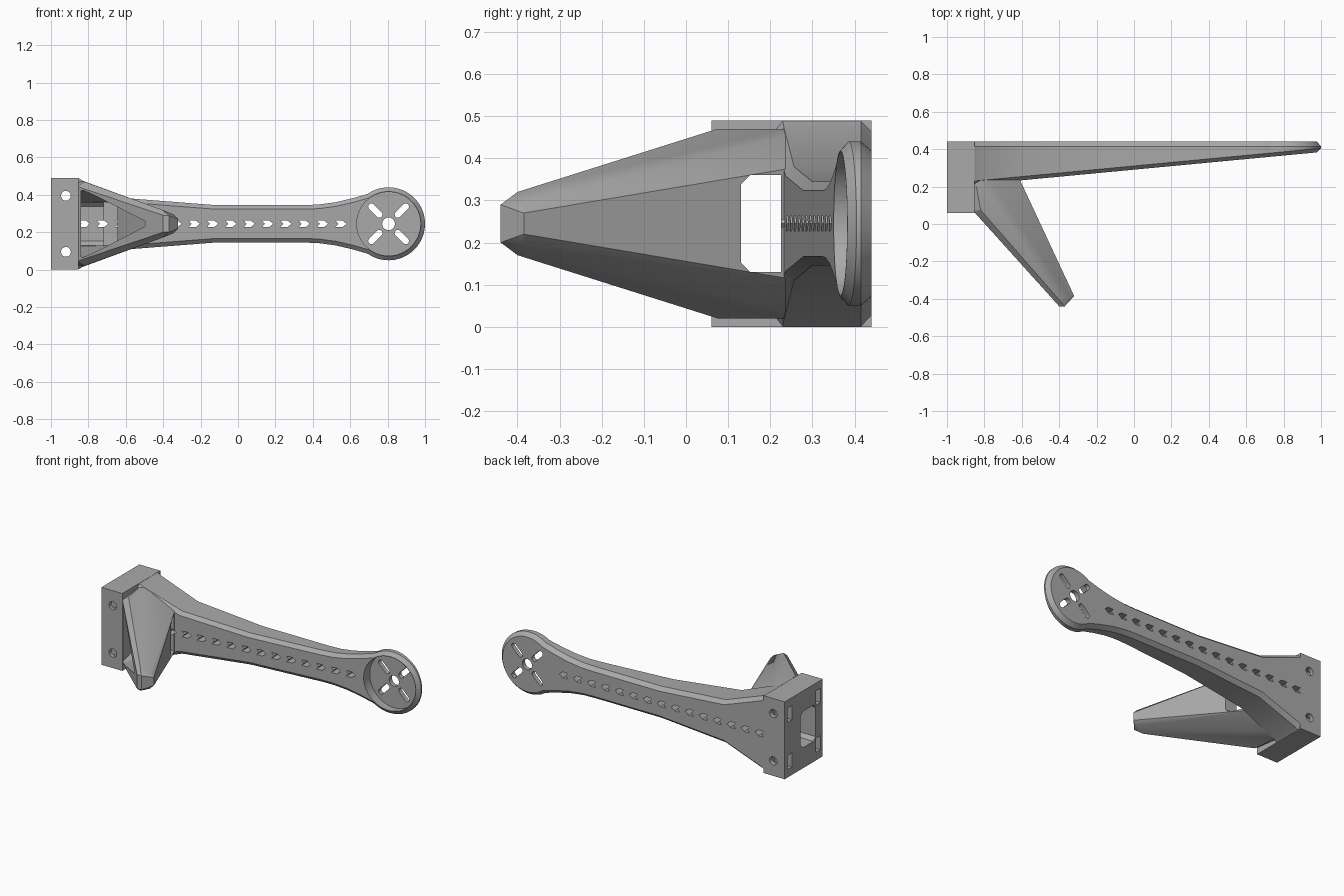
import bpy, bmesh
from math import sin, cos, pi, radians
from mathutils import Vector, Matrix

if "Cube" in bpy.data.objects:
    bpy.data.objects.remove(bpy.data.objects["Cube"])

MID = 0.245          # height of the symmetry plane
HUB_X, HUB_R = 0.805, 0.195

grey = bpy.data.materials.new("plain grey")
grey.use_nodes = True
grey.diffuse_color = (0.4, 0.4, 0.4, 1)
grey.node_tree.nodes["Principled BSDF"].inputs["Base Color"].default_value = (0.4, 0.4, 0.4, 1)


def finish(name, bm):
    bmesh.ops.recalc_face_normals(bm, faces=bm.faces)
    mesh = bpy.data.meshes.new(name)
    bm.to_mesh(mesh)
    bm.free()
    mesh.materials.append(grey)
    ob = bpy.data.objects.new(name, mesh)
    bpy.context.collection.objects.link(ob)
    return ob


def loft(name, rings):
    """Skin matching closed rings and cap both ends."""
    bm = bmesh.new()
    rows = [[bm.verts.new(p) for p in ring] for ring in rings]
    n = len(rows[0])
    for a, b in zip(rows, rows[1:]):
        for i in range(n):
            j = (i + 1) % n
            bm.faces.new((a[i], a[j], b[j], b[i]))
    bm.faces.new(rows[0])
    bm.faces.new(rows[-1])
    return finish(name, bm)


def prism_y(name, outline, y0, y1):
    return loft(name, [[(x, y, z) for x, z in outline] for y in (y0, y1)])


def prism_x(name, outline, x0, x1):
    return loft(name, [[(x, y, z) for y, z in outline] for x in (x0, x1)])


def hull(name, points):
    """Convex solid from (x, y, half height) mirrored about the middle."""
    bm = bmesh.new()
    for x, y, h in points:
        for s in (-1, 1):
            bm.verts.new((x, y, MID + s * h))
    res = bmesh.ops.convex_hull(bm, input=bm.verts)
    spare = {v for v in res["geom_interior"] + res["geom_unused"]
             if isinstance(v, bmesh.types.BMVert)}
    bmesh.ops.delete(bm, geom=list(spare), context="VERTS")
    bmesh.ops.dissolve_limit(bm, angle_limit=radians(1), verts=bm.verts, edges=bm.edges)
    return finish(name, bm)


def circle(cx, cz, r, n=32):
    return [(cx + r * cos(2 * pi * i / n), cz + r * sin(2 * pi * i / n)) for i in range(n)]


def rect(a0, a1, b0, b1, c=0.0):
    """Rectangle with optional corner chamfers."""
    if not c:
        return [(a0, b0), (a1, b0), (a1, b1), (a0, b1)]
    return [(a0 + c, b0), (a1 - c, b0), (a1, b0 + c), (a1, b1 - c),
            (a1 - c, b1), (a0 + c, b1), (a0, b1 - c), (a0, b0 + c)]


def inset(outline, d):
    """Move a clockwise outline inwards by d."""
    out = []
    for i, p in enumerate(outline):
        p, a, b = Vector(p), Vector(outline[i - 1]), Vector(outline[(i + 1) % len(outline)])
        u, v = (p - a).normalized(), (b - p).normalized()
        n1, n2 = Vector((u.y, -u.x)), Vector((v.y, -v.x))
        out.append(tuple(p + (n1 + n2) * d / (1 + n1.dot(n2))))
    return out


def combine(target, tool, how):
    mod = target.modifiers.new(how, "BOOLEAN")
    mod.operation, mod.solver, mod.object = how, "EXACT", tool
    tool.hide_render = True
    bpy.context.view_layer.objects.active = target
    bpy.ops.object.modifier_apply(modifier=mod.name)
    bpy.data.objects.remove(tool)


# Arm: waisted outline ending in a round hub, chamfered on back and front
half = [(-0.9, 0.245), (-0.855, 0.245), (-0.83, 0.23), (-0.57, 0.135), (-0.12, 0.1),
        (0.35, 0.1), (0.43, 0.103), (0.52, 0.115), (0.61, 0.136)]
half += [(HUB_X + HUB_R * cos(radians(a)), HUB_R * sin(radians(a))) for a in range(125, 0, -5)]
outline = [(x, MID + h) for x, h in half] + [(HUB_X + HUB_R, MID)]
outline += [(x, MID - h) for x, h in reversed(half)]
small = inset(outline, 0.022)


def front_y(x):
    return 0.23 + 0.0945 * (x + 0.64)


arm = loft("arm_with_leg", [
    [(x, 0.44, z) for x, z in small],
    [(x, 0.415, z) for x, z in outline],
    [(x, front_y(x) + 0.02, z) for x, z in outline],
    [(x, front_y(x), z) for x, z in small]])

# Mounting block
combine(arm, prism_y("mount_block", rect(-1, -0.853, 0, 0.49), 0.06, 0.44), "UNION")

# Landing leg, tapering to a blunt foot
leg = hull("landing_leg", [
    (-0.82, 0.075, 0.225), (-0.405, -0.40, 0.075),
    (-0.86, 0.07, 0.2), (-0.84, 0.055, 0.2), (-0.425, -0.41, 0.05),
    (-0.40, -0.44, 0.045), (-0.37, -0.44, 0.045),
    (-0.32, -0.385, 0.025), (-0.625, 0.22, 0.115),
    (-0.345, -0.39, 0.05), (-0.64, 0.22, 0.14),
    (-0.86, 0.3, 0.225), (-0.82, 0.3, 0.225), (-0.64, 0.3, 0.14)])
combine(arm, leg, "UNION")

# Hollow inside the leg, open on its outer side
pocket = hull("leg_pocket", [
    (-0.84, 0.02, 0.185), (-0.52, -0.37, 0.015),
    (-0.84, 0.245, 0.12), (-0.69, 0.225, 0.115), (-0.45, -0.26, 0.012)])
combine(arm, pocket, "DIFFERENCE")

# Cable tunnel through the block and out of the leg
combine(arm, prism_x("tunnel", rect(0.13, 0.28, 0.13, 0.36, 0.022), -1.1, -0.72), "DIFFERENCE")
combine(arm, prism_x("leg_window", [(0.152, 0.13), (0.226, 0.13), (0.226, 0.36),
                                    (0.152, 0.36), (0.13, 0.338), (0.13, 0.152)],
                     -0.78, -0.4), "DIFFERENCE")

# Bolt holes and nut slots in the block
for z in (0.095, 0.395):
    combine(arm, prism_y("bolt_hole", circle(-0.92, z, 0.026), 0, 0.5), "DIFFERENCE")
    for y in (0.105, 0.39):
        slot = rect(y - 0.022, y + 0.022, z - 0.045, z + 0.045)
        combine(arm, prism_x("nut_slot", slot, -1.1, -0.88), "DIFFERENCE")

# Row of arrow-shaped slots along the arm
for i in range(15):
    x = 0.55 - 0.098 * i
    arrow = [(x - 0.03, MID - 0.018), (x + 0.008, MID - 0.018), (x + 0.03, MID),
             (x + 0.008, MID + 0.018), (x - 0.03, MID + 0.018), (x - 0.014, MID)]
    combine(arm, prism_y("arrow_slot", arrow, 0.19, 0.5), "DIFFERENCE")

# Motor recess, centre hole and four diagonal slots
combine(arm, prism_y("recess", circle(HUB_X, MID, 0.17, 64), 0.2, 0.412), "DIFFERENCE")
combine(arm, prism_y("shaft_hole", circle(HUB_X, MID, 0.034), 0.3, 0.5), "DIFFERENCE")
for k in range(4):
    turn = Matrix.Rotation(pi / 4 + k * pi / 2, 2)
    shape = [(0.13 + 0.017 * cos(a * pi / 8), 0.017 * sin(a * pi / 8)) for a in range(-4, 5)]
    shape += [(0.2 - x, -z) for x, z in shape]
    shape = [tuple(turn @ Vector(p) + Vector((HUB_X, MID))) for p in shape]
    combine(arm, prism_y("motor_slot", shape, 0.3, 0.5), "DIFFERENCE")

# Smooth the round walls, keep edges crisp
bpy.ops.object.select_all(action="DESELECT")
arm.select_set(True)
bpy.context.view_layer.objects.active = arm
bpy.ops.object.shade_smooth_by_angle(angle=radians(25))
